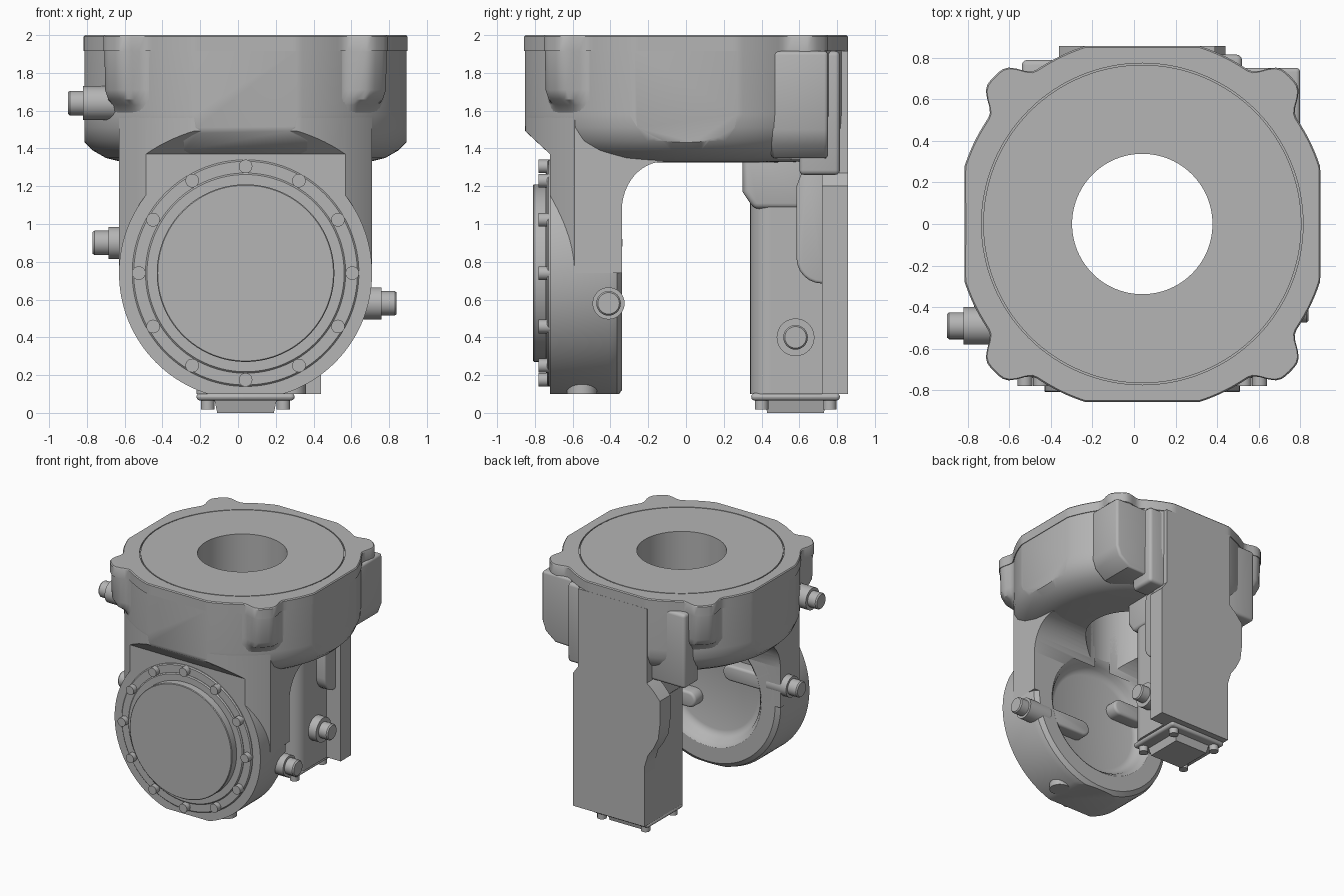
import bpy, bmesh, math

cube = bpy.data.objects.get("Cube")
if cube:
    bpy.data.objects.remove(cube, do_unlink=True)

metal = bpy.data.materials.new("cast_grey")
metal.use_nodes = True
grey = (0.46, 0.46, 0.46, 1)
metal.diffuse_color = grey
metal.node_tree.nodes["Principled BSDF"].inputs["Base Color"].default_value = grey

CX = 0.04       # axis of the round housing
HUB = 0.74      # height of the front cover axis


def place(u, v, h, axis):
    return {"x": (h, u, v), "y": (u, h, v), "z": (u, v, h)}[axis]


def loft(name, rings):
    """Closed solid through a list of equal-length point rings."""
    bm = bmesh.new()
    loops = [[bm.verts.new(p) for p in ring] for ring in rings]
    n = len(loops[0])
    for a, b in zip(loops, loops[1:]):
        for i in range(n):
            bm.faces.new((a[i], a[(i + 1) % n], b[(i + 1) % n], b[i]))
    bm.faces.new(loops[0])
    bm.faces.new(loops[-1])
    bmesh.ops.recalc_face_normals(bm, faces=bm.faces)
    mesh = bpy.data.meshes.new(name)
    bm.to_mesh(mesh)
    bm.free()
    mesh.materials.append(metal)
    ob = bpy.data.objects.new(name, mesh)
    bpy.context.collection.objects.link(ob)
    return ob


def prism(name, pts, axis, a, b):
    return loft(name, [[place(u, v, h, axis) for u, v in pts] for h in (a, b)])


def box(name, x, y, z):
    return prism(name, [(x[0], y[0]), (x[1], y[0]), (x[1], y[1]), (x[0], y[1])], "z", *z)


def arc(cu, cv, ru, rv, start, end, n=12):
    angles = [math.radians(start + (end - start) * i / n) for i in range(n + 1)]
    return [(cu + ru * math.cos(a), cv + rv * math.sin(a)) for a in angles]


def lathe(name, centre, profile, axis, segs=64):
    return loft(name, [[place(u, v, h, axis) for u, v in arc(*centre, r, r, 0, 360, segs)[:-1]]
                       for r, h in profile])


def cyl(name, centre, r, axis, a, b, segs=64):
    return lathe(name, centre, [(r, a), (r, b)], axis, segs)


def apply(ob, mod):
    bpy.ops.object.select_all(action="DESELECT")
    bpy.context.view_layer.objects.active = ob
    ob.select_set(True)
    bpy.ops.object.modifier_apply(modifier=mod.name)


def boolean(ob, cutter, op="DIFFERENCE"):
    mod = ob.modifiers.new("cut", "BOOLEAN")
    mod.operation, mod.object, mod.solver = op, cutter, "EXACT"
    apply(ob, mod)
    bpy.data.objects.remove(cutter, do_unlink=True)


def bevel(ob, width, segs=3):
    mod = ob.modifiers.new("bevel", "BEVEL")
    mod.width, mod.segments, mod.limit_method = width, segs, "ANGLE"
    mod.angle_limit = math.radians(40)
    apply(ob, mod)


def bore(ob):
    boolean(ob, cyl("bore_cutter", (CX, 0), 0.338, "z", 1.0, 2.2, 96))


# Flange outline: a circle with four flats and four corner lobes
def flange_ring(z, lobe=1.0, inset=0.0):
    ring = []
    for i in range(240):
        t = math.tau * i / 240
        c, s = abs(math.cos(t)), abs(math.sin(t))
        d = math.degrees(abs(math.atan2(s, c) - math.pi / 4))
        r = min(0.9, 0.857 / max(c, s)) + 0.107 * lobe * math.exp(-(d / 7) ** 4) - inset
        ring.append((CX + r * math.cos(t), r * math.sin(t), z))
    return ring


# Flange with a seal plate set in it, leaving a thin groove
flange = loft("top_flange", [flange_ring(1.915), flange_ring(1.992),
                             flange_ring(2.0, inset=0.007)])
boolean(flange, cyl("groove_cutter", (CX, 0), 0.774, "z", 1.985, 2.1, 128))
bore(flange)
seal = cyl("top_seal_plate", (CX, 0), 0.766, "z", 1.98, 2.0, 128)
bore(seal)

# Corner lobes fading into the round housing
wall = loft("lobed_wall", [flange_ring(1.58, 0, 0.012), flange_ring(1.63, 0.25, 0.01),
                           flange_ring(1.66, 0.7, 0.008), flange_ring(1.71, 0.95, 0.008),
                           flange_ring(1.917, 1, 0.008)])
bore(wall)

# Round-bottomed housing with flat sides and a chamfered front
housing = lathe("housing_bowl", (CX, 0), [
    (0.5, 1.325), (0.66, 1.33), (0.74, 1.35), (0.81, 1.39), (0.86, 1.44),
    (0.89, 1.51), (0.894, 1.58), (0.894, 1.918)], "z", 128)
boolean(housing, box("side_trim", (CX - 0.852, CX + 0.852), (-0.852, 0.852), (1, 2.2)), "INTERSECT")
boolean(housing, prism("front_trim", [(-1, 1.63), (-0.7, 1.351), (-0.7, 1.2), (-1, 1.2)],
                       "x", -1, 1))
bore(housing)

# Front leg column: side profile with a big fillet, trimmed by the housing cylinder
column = prism("front_leg_column",
               [(-0.85, 1.7), (-0.85, 1.492), (-0.72, 1.37), (-0.72, HUB), (-0.34, HUB)]
               + arc(-0.12, 1.07, 0.22, 0.26, 180, 90) + [(-0.12, 1.4), (-0.3, 1.7)],
               "x", CX - 0.67, CX + 0.67)
boolean(column, cyl("column_trim", (CX, 0), 0.893, "z", 0.5, 2.2, 128), "INTERSECT")
bore(column)

# Front leg drum, flat underneath
drum = lathe("front_leg_drum", (CX, HUB), [
    (0.67, -0.72), (0.67, -0.41), (0.655, -0.365), (0.62, -0.34)], "y", 128)
boolean(drum, box("foot_trim", (-2, 2), (-2, 2), (-1, 0.1)))

# Dished recess on the inner side of the front leg
for part in (drum, column):
    boolean(part, lathe("recess_cutter", (CX, HUB), [
        (0.39, -0.445), (0.42, -0.435), (0.445, -0.41), (0.46, -0.375),
        (0.48, -0.35), (0.51, -0.33)], "y", 96))

# Ribs reaching into the recess from each side
for name, side, z, reach in (("left_recess_rib", 1, 0.58, 0.18), ("right_recess_rib", -1, 0.9, 0.2)):
    end = CX + side * 0.55
    tip = arc(CX + side * reach, z, -side * 0.065, 0.065, -90, 90)
    rib = prism(name, tip + [(end, z + 0.065), (end, z - 0.065)], "y", -0.48, -0.342)
    bevel(rib, 0.02)

# Round front cover in three steps, with its ring of bolts
lathe("cover_ring", (CX, HUB), [(0.592, -0.735), (0.6, -0.727), (0.6, -0.7)], "y", 128)
lathe("cover_step", (CX, HUB), [(0.522, -0.747), (0.53, -0.739), (0.53, -0.7)], "y", 128)
lathe("cover_cap", (CX, HUB), [(0.465, -0.81), (0.47, -0.805), (0.47, -0.7)], "y", 128)
for i, (x, z) in enumerate(arc(CX, HUB, 0.565, 0.565, 0, 330, 11)):
    cyl(f"cover_bolt_{i + 1}", (x, z), 0.036, "y", -0.78, -0.71, 24)

cyl("drain_boss", (0.28, -0.55), 0.08, "z", 0.1, 0.35, 32)

# Rear leg: back slab, necked at the top, and a narrower inner block
slab = prism("rear_leg_slab", [
    (0.44, 0.1), (0.44, 1.2), (0.39, 1.27), (0.39, 1.916), (-0.24, 1.916), (-0.24, 1.3),
    (-0.3, 1.25), (-0.36, 1.18), (-0.36, 0.98), (-0.345, 0.86), (-0.3, 0.77),
    (-0.25, 0.7), (-0.22, 0.6), (-0.22, 0.1)], "y", 0.72, 0.858)
prism("rear_leg_inner", arc(-0.19, 0.37, 0.03, 0.03, 180, 270, 4)
      + arc(0.2, 0.45, 0.11, 0.11, 270, 360) + [(0.31, 0.78), (-0.22, 0.78)], "z", 0.1, 1.4)
head = prism("rear_leg_head", [(0.3, 1.4), (0.3, 1.17), (0.36, 1.08), (0.7, 1.08), (0.7, 1.4)],
             "x", -0.24, 0.32)
bevel(head, 0.03)
bore(head)
rib = prism("rear_leg_side_rib", [(0.75, 1.34), (0.63, 1.32), (0.585, 1.2)]
            + arc(0.72, 0.82, 0.135, 0.135, 180, 270, 6) + [(0.75, 0.685)], "x", 0.1, 0.39)
bevel(rib, 0.015)

# Pads joining the rear leg to the housing
corner = prism("rear_corner_pad", [(0.3, 1.915), (0.8, 1.915), (0.8, 1.5), (0.77, 1.42),
                                   (0.68, 1.35), (0.3, 1.34)], "y", 0.45, 0.752)
bevel(corner, 0.02)
for name, x, y, z in (
        ("rear_left_pad", (0.3, 0.52), (0.6, 0.815), (1.26, 1.915)),
        ("rear_right_pad", (-0.54, -0.2), (0.6, 0.79), (1.3, 1.915))):
    bevel(box(name, x, y, z), 0.025)

# Screw plugs on raised bosses: centre, boss radius, heights along x
for name, y, z, r, root, mid, end in (
        ("housing_plug", -0.49, 1.64, 0.09, -0.62, -0.82, -0.9),
        ("front_left_plug", -0.41, 0.58, 0.085, 0.55, 0.76, 0.84),
        ("front_right_plug", -0.42, 0.9, 0.085, -0.5, -0.685, -0.77),
        ("rear_plug", 0.58, 0.4, 0.1, 0.2, 0.38, 0.46)):
    cyl(name + "_boss", (y, z), r, "x", root, mid, 32)
    step = 0.01 if end > mid else -0.01
    lathe(name, (y, z), [(0.065, mid - step), (0.065, end - step), (0.057, end)], "x", 32)

# Bottom cap under the rear leg
CY = 0.58
cap = box("bottom_cap", (CX - 0.26, CX + 0.26), (CY - 0.235, CY + 0.235), (0.065, 0.105))
bevel(cap, 0.02)
loft("bottom_cap_block", [
    [(CX + sx * w, CY + sy * w, z) for sx, sy in ((-1, -1), (1, -1), (1, 1), (-1, 1))]
    for w, z in ((0.15, 0.0), (0.165, 0.07))])
for sx in (-1, 1):
    for sy in (-1, 1):
        cyl(f"cap_bolt_{'left' if sx > 0 else 'right'}_{'rear' if sy > 0 else 'front'}",
            (CX + sx * 0.2, CY + sy * 0.18), 0.036, "z", 0.018, 0.08, 24)

# Smooth shading with sharp edges kept
bpy.ops.object.select_all(action="DESELECT")
for ob in bpy.context.scene.objects:
    if ob.type == "MESH":
        ob.select_set(True)
        bpy.context.view_layer.objects.active = ob
bpy.ops.object.shade_smooth_by_angle(angle=math.radians(32))
